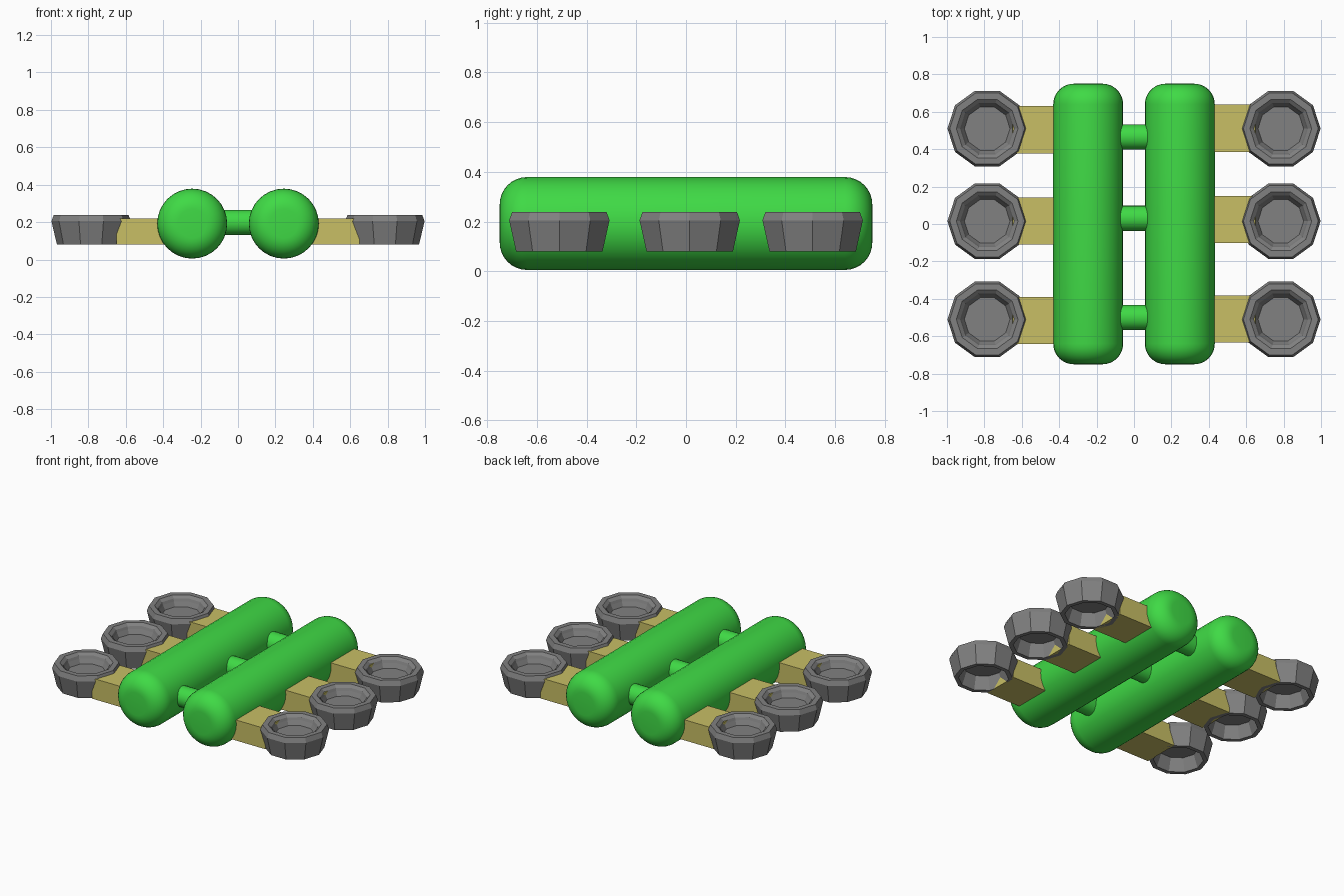
import bpy, math
from mathutils import Matrix, Vector

if "Cube" in bpy.data.objects:
    bpy.data.objects.remove(bpy.data.objects["Cube"])


def material(name, rgb):
    m = bpy.data.materials.new(name)
    m.diffuse_color = (*rgb, 1)
    m.use_nodes = True
    m.node_tree.nodes["Principled BSDF"].inputs["Base Color"].default_value = m.diffuse_color
    return m


GREEN = material("green", (0.05, 0.70, 0.06))
YELLOW = material("straw yellow", (0.58, 0.52, 0.13))
GRAY = material("gray", (0.22, 0.22, 0.22))


def lathe(name, profile, sides, matrix, mat, smooth=False):
    """Spin (radius, height) points about local z; radius 0 makes a pole."""
    verts, faces, rings = [], [], []
    for r, h in profile:
        n = 1 if r == 0 else sides
        rings.append((len(verts), n))
        for i in range(n):
            a = math.tau * i / sides
            verts.append(matrix @ Vector((r * math.cos(a), r * math.sin(a), h)))
    for (a, na), (b, nb) in zip(rings, rings[1:]):
        for i in range(sides):
            j = (i + 1) % sides
            quad = [a + i % na, a + j % na, b + j % nb, b + i % nb]
            faces.append(list(dict.fromkeys(quad)))
    me = bpy.data.meshes.new(name)
    me.from_pydata(verts, [], faces)
    me.materials.append(mat)
    ob = bpy.data.objects.new(name, me)
    bpy.context.collection.objects.link(ob)
    if smooth:
        bpy.ops.object.select_all(action='DESELECT')
        ob.select_set(True)
        bpy.context.view_layer.objects.active = ob
        bpy.ops.object.shade_smooth_by_angle(angle=math.radians(40))
    return ob


def box(name, lo, hi, mat):
    lo, hi = Vector(lo), Vector(hi)
    bpy.ops.mesh.primitive_cube_add(size=1, location=(lo + hi) / 2)
    ob = bpy.context.object
    ob.name = name
    ob.data.transform(Matrix.Diagonal((*(hi - lo), 1)))
    ob.data.materials.append(mat)


# Rounded tube profile: flat caps with quarter-circle shoulders
R, HALF, ROUND = 0.187, 0.75, 0.11
arc = [(R - ROUND + ROUND * math.sin(t), HALF - ROUND + ROUND * math.cos(t))
       for t in (math.pi / 2 * k / 8 for k in range(9))]
tube = [(0, -HALF)] + [(r, -h) for r, h in arc] + arc[::-1] + [(0, HALF)]

# Cup profile: underside hollow, lip, flared wall, bevelled rim, recessed floor
cup = [(0, 0.165), (0.125, 0.165), (0.155, 0.08), (0.183, 0.08), (0.2125, 0.205),
       (0.200, 0.238), (0.165, 0.238), (0.145, 0.222), (0.138, 0.205),
       (0.122, 0.175), (0, 0.175)]

along_y = Matrix.Rotation(-math.pi / 2, 4, 'X')
along_x = Matrix.Rotation(math.pi / 2, 4, 'Y')

for side, s in (("left", -1), ("right", 1)):
    lathe(side + "_tube", tube, 32,
          Matrix.Translation((s * 0.245, 0, 0.192)) @ along_y, GREEN, True)
    for k, y in enumerate((-0.51, 0.015, 0.51)):
        lathe(f"{side}_cup_{k}", cup, 10,
              Matrix.Translation((s * 0.785, y, 0)), GRAY)
        # Arm from inside the tube to just inside the cup wall
        yc = (-0.512, 0.02, 0.508)[k] + s * 0.004
        x0, x1 = sorted((s * 0.30, s * 0.65))
        box(f"{side}_arm_{k}", (x0, yc - 0.126, 0.08), (x1, yc + 0.126, 0.22), YELLOW)

# Short rods joining the two tubes
for k, y in enumerate((-0.50, 0.03, 0.465)):
    lathe(f"cross_rod_{k}", [(0, -0.1), (0.068, -0.1), (0.068, 0.1), (0, 0.1)], 24,
          Matrix.Translation((0, y, 0.198)) @ along_x, GREEN, True)
